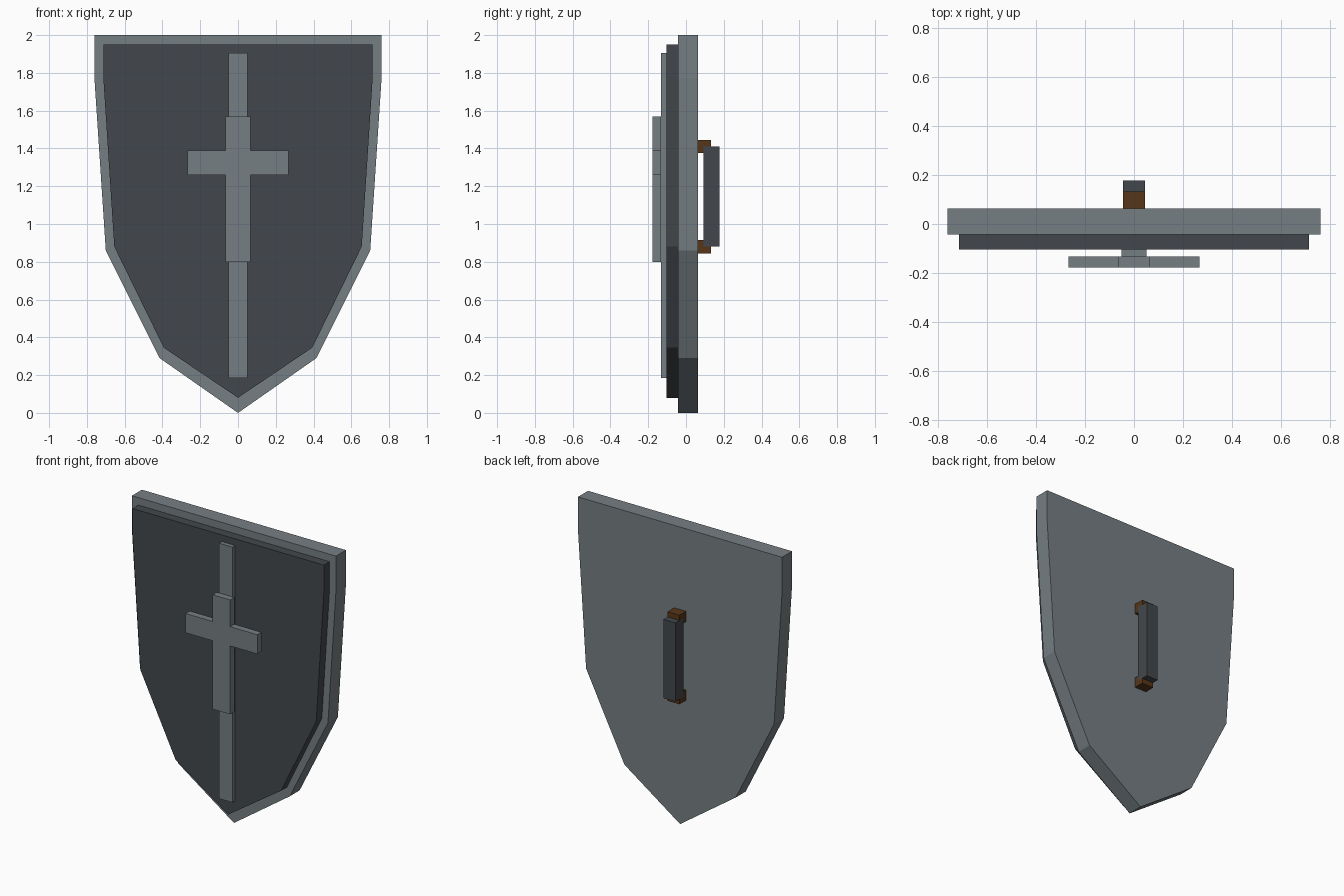
import bpy, bmesh

if "Cube" in bpy.data.objects:
    bpy.data.objects.remove(bpy.data.objects["Cube"])


def material(name, rgb):
    m = bpy.data.materials.new(name)
    m.diffuse_color = (*rgb, 1)
    m.use_nodes = True
    m.node_tree.nodes["Principled BSDF"].inputs["Base Color"].default_value = m.diffuse_color
    return m


steel = material("steel_grey", (0.18, 0.21, 0.225))
dark = material("dark_slate", (0.055, 0.064, 0.072))
leather = material("brown_leather", (0.095, 0.037, 0.010))


def slab(name, half, y0, y1, mat):
    """Extrude a left-right symmetric outline (right half, top to bottom) along y."""
    left = [(-x, z) for x, z in reversed(half) if x > 0]
    bm = bmesh.new()
    face = bm.faces.new([bm.verts.new((x, y0, z)) for x, z in half + left])
    ext = bmesh.ops.extrude_face_region(bm, geom=[face], use_keep_orig=True)
    moved = [g for g in ext["geom"] if isinstance(g, bmesh.types.BMVert)]
    bmesh.ops.translate(bm, verts=moved, vec=(0, y1 - y0, 0))
    bmesh.ops.recalc_face_normals(bm, faces=bm.faces)
    me = bpy.data.meshes.new(name)
    bm.to_mesh(me)
    bm.free()
    me.materials.append(mat)
    ob = bpy.data.objects.new(name, me)
    bpy.context.collection.objects.link(ob)
    return ob


def bar(name, hx, y0, y1, z0, z1, mat):
    return slab(name, [(hx, z1), (hx, z0)], y0, y1, mat)


# Shield body and raised front panel
slab("shield_body", [(0.76, 2.0), (0.76, 1.77), (0.70, 0.86), (0.415, 0.29), (0, 0)],
     -0.043, 0.063, steel)
slab("front_panel", [(0.712, 1.95), (0.712, 1.76), (0.655, 0.88), (0.393, 0.345), (0, 0.08)],
     -0.104, -0.043, dark)

# Front decoration: long strip with a cross on top
bar("centre_strip", 0.05, -0.132, -0.104, 0.185, 1.905, steel)
slab("cross", [(0.065, 1.57), (0.065, 1.39), (0.267, 1.39), (0.267, 1.26),
               (0.065, 1.26), (0.065, 0.80)], -0.1765, -0.132, steel)

# Back grip with its two mounts
bar("grip", 0.044, 0.092, 0.1765, 0.88, 1.41, dark)
for label, z in (("lower", 0.845), ("upper", 1.375)):
    bar(label + "_grip_mount", 0.044, 0.06, 0.133, z, z + 0.07, leather)
